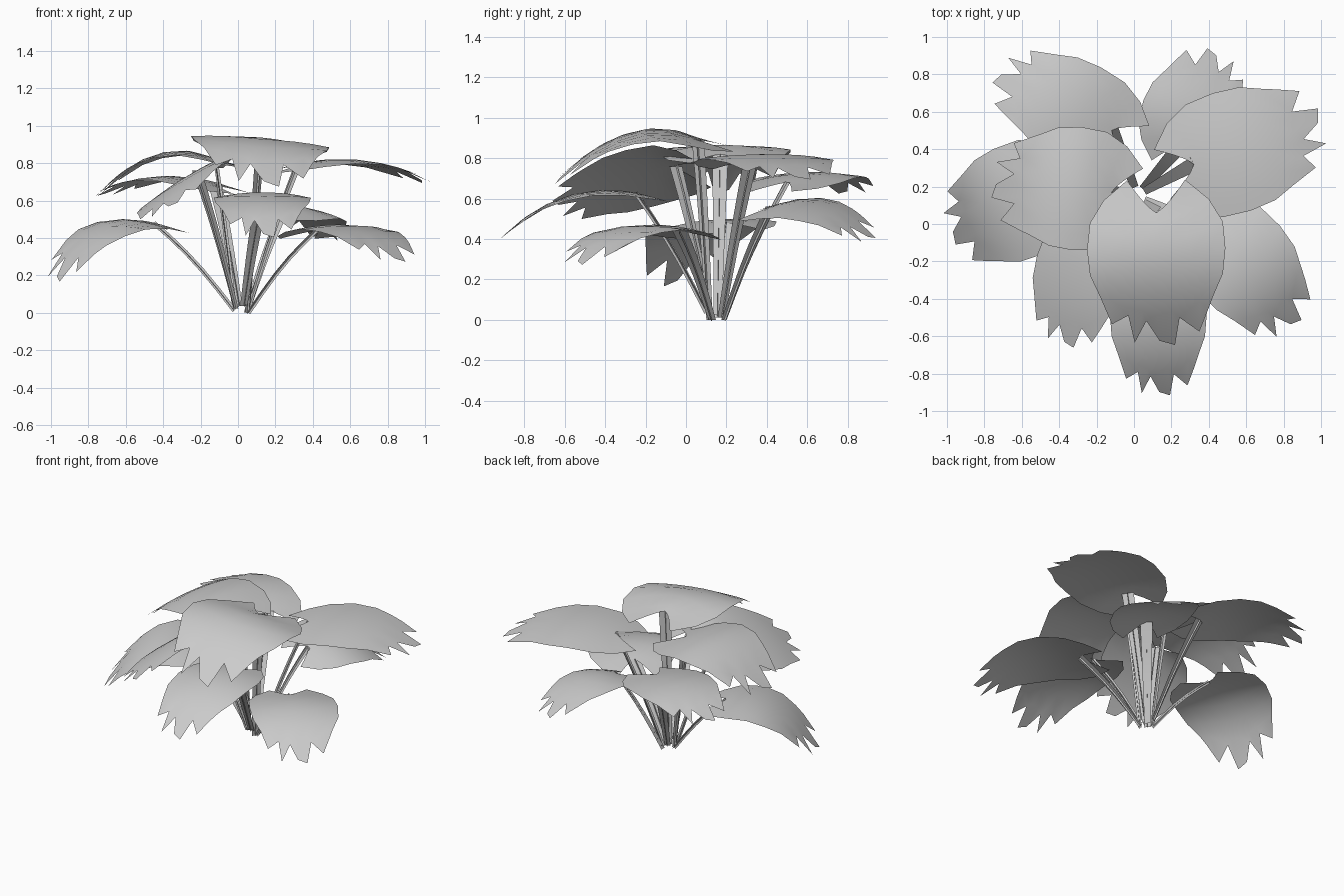
import bpy, bmesh, math
from mathutils import Vector

if "Cube" in bpy.data.objects:
    bpy.data.objects.remove(bpy.data.objects["Cube"])

# Rows of the leaf: centre position, edge position, half width (fractions)
ROWS = [(0.0, -0.25, 0.42), (0.08, -0.1, 0.76), (0.25, 0.08, 0.96), (0.45, 0.3, 1.0),
        (0.64, 0.5, 0.96), (0.8, 0.66, 0.82)]
# Ragged tip: length and side position
TIP = [(0.76, -0.74), (0.92, -0.6), (0.82, -0.32), (1.01, -0.24), (0.98, -0.02),
       (0.84, 0.16), (0.99, 0.34), (0.8, 0.42), (0.86, 0.66)]
COLS = [-1, -0.75, -0.5, -0.25, 0, 0.25, 0.5, 0.75, 1]


def sheet(name, grid_points, up=False):
    """Thin smooth surface through rows of points."""
    bm = bmesh.new()
    grid = [[bm.verts.new(p) for p in row] for row in grid_points]
    for r0, r1 in zip(grid, grid[1:]):
        for i in range(len(r0) - 1):
            bm.faces.new((r0[i], r0[i+1], r1[i+1], r1[i]))
    bmesh.ops.recalc_face_normals(bm, faces=bm.faces)
    if sum(f.normal.z for f in bm.faces) < 0:
        bmesh.ops.reverse_faces(bm, faces=bm.faces)
    for f in bm.faces:
        f.smooth = True
    me = bpy.data.meshes.new(name)
    bm.to_mesh(me)
    bm.free()
    bpy.context.collection.objects.link(bpy.data.objects.new(name, me))


def leaf(name, a, m, t, width, roll=0.0, droop=0.025):
    """Arched blade from base a through m to tip t."""
    a, m, t = Vector(a), Vector(m), Vector(t)
    c = 2 * m - (a + t) / 2
    d = (t - a)
    side = Vector((d.y, -d.x, 0)).normalized()

    def point(u, s):
        k = max(u, 0)
        p = (1-k)**2 * a + 2*k*(1-k) * c + k*k * t
        if u < 0:
            p = a + Vector((d.x, d.y, 0)) * u + Vector((0, 0, 0.16 * u))
        p = p + side * s * width
        p.z += roll * s - droop * s * s
        return p

    rows = [[point(uc + (ue-uc) * abs(s)**1.3, s*w) for s in COLS] for uc, ue, w in ROWS]
    rows.append([point(u, s) for u, s in TIP])
    sheet(name, rows)


def stem(name, base, top):
    """Flat stalk that widens upward, with a narrow rib below it."""
    b, t = Vector(base), Vector(top)
    d = t - b
    side = Vector((d.y, -d.x, 0)).normalized()
    low = d.cross(side).normalized()
    if low.z > 0:
        low = -low
    flat, rib = [], []
    for i in range(6):
        k = i / 5
        p = b.lerp(t, k)
        p.z += 0.03 * math.sin(math.pi * k)
        w = 0.02 + 0.02 * k
        flat.append([p - side * w, p, p + side * w])
        rib.append([p - low * 0.012, p + low * 0.012])
    sheet(name, flat)
    sheet(name + "_rib", rib)


# Leaf placement: base, middle, tip, half width, roll
LEAVES = {
    "front_top": ((0.12, 0.06, 0.89), (0.12, -0.27, 0.92), (0.13, -0.64, 0.69), 0.37, 0.03),
    "right_back": ((0.32, 0.32, 0.79), (0.66, 0.43, 0.815), (1.0, 0.54, 0.70), 0.33, 0.0),
    "left_upper": ((-0.12, 0.17, 0.82), (-0.43, 0.2, 0.85), (-0.75, 0.22, 0.63), 0.33, 0.0),
    "back_left": ((-0.12, 0.50, 0.68), (-0.42, 0.66, 0.73), (-0.72, 0.81, 0.63), 0.27, 0.0),
    "back_right": ((0.25, 0.42, 0.56), (0.34, 0.66, 0.56), (0.45, 0.91, 0.40), 0.27, -0.05),
    "left_low": ((-0.45, 0.2, 0.48), (-0.73, 0.07, 0.45), (-0.98, -0.04, 0.18), 0.31, 0.02),
    "front_left": ((-0.22, -0.05, 0.76), (-0.31, -0.35, 0.69), (-0.38, -0.64, 0.56), 0.25, -0.14),
    "front_low": ((0.13, -0.25, 0.63), (0.13, -0.6, 0.61), (0.13, -0.91, 0.41), 0.26, 0.0),
    "right_front": ((0.42, -0.03, 0.44), (0.65, -0.29, 0.455), (0.84, -0.55, 0.28), 0.28, 0.0),
}

for i, (name, (a, m, t, w, r)) in enumerate(LEAVES.items()):
    leaf(name + "_leaf", a, m, t, w, r)
    ang = math.atan2(a[1] - 0.15, a[0] - 0.02)
    foot = (0.02 + 0.04 * math.cos(ang), 0.15 + 0.05 * math.sin(ang), 0.012 * (i % 4))
    stem(name + "_stem", foot, a)
